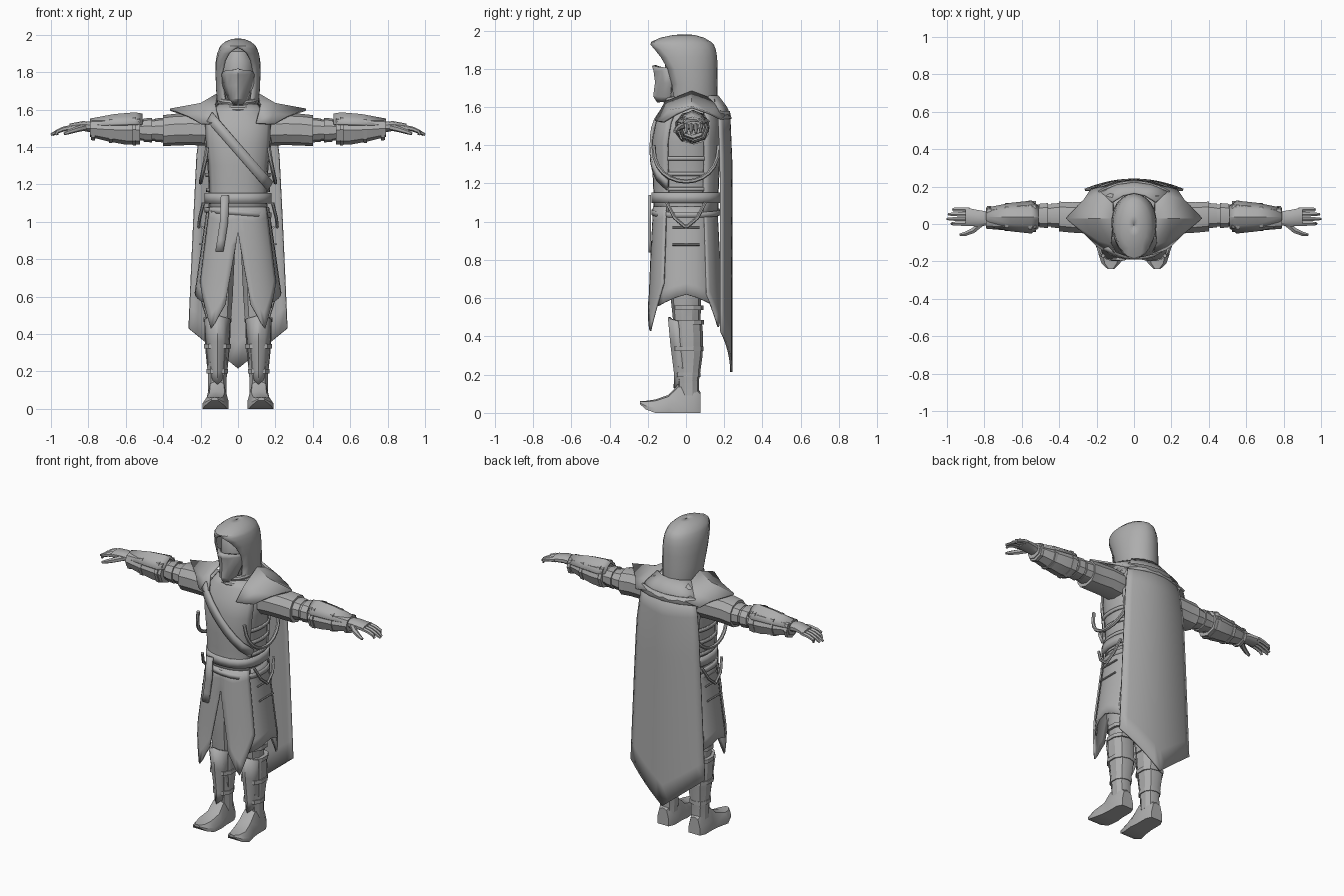
import bpy, bmesh, math
from mathutils import Vector

if "Cube" in bpy.data.objects:
    bpy.data.objects.remove(bpy.data.objects["Cube"])

cloth = bpy.data.materials.new("grey cloth")
cloth.diffuse_color = (0.42, 0.42, 0.42, 1)
cloth.use_nodes = True
cloth.node_tree.nodes["Principled BSDF"].inputs["Base Color"].default_value = cloth.diffuse_color


def interp(table, t):
    """Piecewise linear lookup in rows sorted by the first value."""
    if t <= table[0][0]:
        return table[0][1]
    for (a, p), (b, q) in zip(table, table[1:]):
        if t <= b:
            return p + (q - p) * (t - a) / (b - a)
    return table[-1][1]


def grid(name, rows, wrap=False, caps=False, thick=0, mirror=False, angle=32, offset=-1):
    """Skin rows of points into a surface, with optional caps, thickness and mirror."""
    bm = bmesh.new()
    vs = [[bm.verts.new(p) for p in r] for r in rows]
    n = len(rows[0])
    for r, s in zip(vs, vs[1:]):
        for i in range(n if wrap else n - 1):
            j = (i + 1) % n
            bm.faces.new((r[i], r[j], s[j], s[i]))
    if caps:
        bm.faces.new(vs[0][::-1])
        bm.faces.new(vs[-1])
    bmesh.ops.remove_doubles(bm, verts=bm.verts, dist=0.0003)
    bmesh.ops.recalc_face_normals(bm, faces=bm.faces)
    me = bpy.data.meshes.new(name)
    bm.to_mesh(me)
    bm.free()
    ob = bpy.data.objects.new(name, me)
    bpy.context.collection.objects.link(ob)
    me.materials.append(cloth)
    bpy.context.view_layer.objects.active = ob
    ob.select_set(True)
    bpy.ops.object.shade_smooth_by_angle(angle=math.radians(angle))
    ob.select_set(False)
    if thick:
        m = ob.modifiers.new("thickness", 'SOLIDIFY')
        m.thickness, m.offset = thick, offset
    if mirror:
        ob.modifiers.new("mirror", 'MIRROR')
    return ob


def ellipse(rx, ry, n, a0=0.0, a1=2 * math.pi, p=1.0, closed=True):
    """Offsets around a rounded ring, starting at the front (-y)."""
    out = []
    for i in range(n):
        a = a0 + (a1 - a0) * i / (n if closed else n - 1)
        s, c = math.sin(a), math.cos(a)
        out.append((rx * math.copysign(abs(s) ** p, s), -ry * math.copysign(abs(c) ** p, c)))
    return out


def tower(name, rings, n=14, p=0.85, cx=0, **kw):
    """Rings stacked upward: (z, y centre, half width, half depth)."""
    rows = [[(cx + x, cy + y, z) for x, y in ellipse(rx, ry, n, p=p)] for z, cy, rx, ry in rings]
    return grid(name, rows, wrap=True, caps=True, **kw)


def sleeve(name, rings, n=10, p=0.9, caps=True, **kw):
    """Rings along the arm: (x, y centre, z centre, half depth, half height)."""
    rows = [[(x, cy + a, cz + b) for a, b in ellipse(ry, rz, n, p=p)] for x, cy, cz, ry, rz in rings]
    return grid(name, rows, wrap=True, caps=caps, mirror=True, **kw)


def tube(name, pts, radii, n=6, **kw):
    pts = [Vector(p) for p in pts]
    rows = []
    for i, p in enumerate(pts):
        d = pts[min(i + 1, len(pts) - 1)] - pts[max(i - 1, 0)]
        q = d.to_track_quat('Z', 'Y')
        rows.append([p + q @ Vector((x, y, 0)) for x, y in ellipse(radii[i], radii[i], n)])
    return grid(name, rows, wrap=True, caps=True, **kw)


# Torso under the vest
TORSO = [(0.98, 0, .165, .16), (1.12, 0, .157, .155), (1.3, 0, .165, .163), (1.42, 0, .18, .165),
         (1.52, .01, .185, .155), (1.58, .02, .15, .13), (1.64, .02, .10, .10)]
tower("torso", TORSO, n=18)
tower("neck", [(1.55, .02, .08, .08), (1.7, .01, .06, .06)], n=10)


def wrap_row(z, a0, a1, n, grow):
    """Part of the torso outline at a height, pushed out."""
    cy, rx, ry = (interp([(r[0], r[k]) for r in TORSO], z) for k in (1, 2, 3))
    return [(x, cy + y, z) for x, y in ellipse(rx + grow, ry + grow, n, a0, a1, .85, False)]


# Vest front and back, with lacing bands at the sides
ZS = [1.05, 1.12, 1.2, 1.3, 1.42, 1.52, 1.585, 1.63]
for nm, mid in (("vest_front", 0), ("vest_back", math.pi)):
    grid(nm, [wrap_row(z, mid - 1.05, mid + 1.05, 11, .014) for z in ZS], thick=.012)
for z in (1.17, 1.25, 1.33):
    grid("side_band", [wrap_row(z + d, .9, 2.24, 9, .012) for d in (-.01, .01)], thick=.01, mirror=True)

# Straps looping under the arms
loop = [(.165 + .035 * math.sin(t), -.17 * math.cos(t), 1.40 - .19 * math.sin(t) ** .8)
        for t in [math.pi * i / 12 for i in range(13)]]
tube("underarm_strap", loop, [.011] * 13, mirror=True)

# Diagonal chest belt
rows = []
for i in range(9):
    x, z = -.15 + .04 * i, 1.56 - .046 * i
    t = max(0, 1 - (abs(x) / .19) ** 2.35)
    y = -.182 * t ** .425
    rows.append([(x - .014, y, z - .024), (x + .014, y, z + .024)])
grid("chest_belt", rows, thick=.016, offset=0)

# Waist belts and buckle strap
for nm, z, h, tilt in (("wide_belt", 1.125, .028, 0), ("thin_belt", 1.05, .014, .02)):
    rows = [[(x, y, z + d + tilt * -x * 4) for x, y in ellipse(.18, .18, 22, p=.85)] for d in (-h, h)]
    grid(nm, rows, wrap=True, thick=.016)
strap = [(-.07, 1.14), (-.075, 1.0), (-.09, .9), (-.1, .84)]
grid("hanging_strap", [[(x - .022, -.195, z), (x + .022, -.195, z)] for x, z in strap], thick=.012)
for k in (-1, 1):
    tube("hip_cord", [(.185, k * .1, 1.1), (.205, k * .06, 1.02), (.21, 0, .97)], [.009] * 3, mirror=True)


# Skirt panels hanging from the waist
def panel(name, edge0, a1, hem, grow, n=9, rows_n=9):
    rows = []
    for j in range(rows_n):
        row = []
        for i in range(n):
            u = i / (n - 1)
            z = 1.08 + (interp(hem, u) - 1.08) * j / (rows_n - 1)
            a0 = interp(edge0, z)
            a = a0 + (a1 - a0) * u
            rx = interp([(.42, .245), (.62, .232), (1.08, .166)], z) + grow
            ry = interp([(.42, .205), (.62, .185), (1.08, .16)], z) + grow
            s, c = math.sin(a), math.cos(a)
            row.append((rx * abs(s) ** .85, -ry * math.copysign(abs(c) ** .8, c), z))
        rows.append(row)
    grid(name, rows, thick=.01, mirror=True)


panel("side_skirt", [(0, .75)], 2.4, [(0, .56), (.5, .62), (1, .56)], 0)
panel("front_skirt", [(.42, .27), (.6, .2), (.93, 0.0)], 1.0, [(0, .56), (.35, .42), (1, .68)], .012)
panel("back_skirt", [(.42, 2.9), (.93, 3.13)], 2.1, [(0, .6), (.5, .45), (1, .62)], .004)
for z in (.88, .97):
    tube("skirt_seam", [(.203 - (z - .88) * .14, y, z) for y in (-.07, .07)], [.006, .006], mirror=True)

# Hood with an open front
HOOD = [(1.575, .025, .10, .135, .35), (1.64, .035, .112, .13, .7), (1.72, .022, .119, .142, .82),
        (1.80, .008, .121, .157, .84), (1.86, -.004, .119, .167, .7), (1.90, -.014, .112, .17, .5),
        (1.925, -.022, .103, .168, .25), (1.94, -.026, .095, .158, 0), (1.962, -.02, .07, .115, 0),
        (1.977, -.01, .035, .055, 0), (1.98, -.005, .001, .001, 0)]
grid("hood", [[(x, cy + y, z) for x, y in ellipse(rx, ry, 17, g, 2 * math.pi - g, 1, False)]
              for z, cy, rx, ry, g in HOOD], thick=.014)

# Collar folds under the chin
for z, r, c in ((1.60, .105, .012), (1.635, .09, 0)):
    pts = [(r * math.sin(t), c - 1.1 * r * math.cos(t), z + .03 * (1 - math.cos(t)) / 2)
           for t in [-2.2 + 4.4 * i / 12 for i in range(13)]]
    tube("collar_fold", pts, [.016] * 13, n=8)

# Head and pointed face mask
tower("head", [(1.6, .0, .05, .06), (1.68, -.005, .075, .09), (1.78, -.01, .088, .1),
               (1.86, -.01, .085, .1), (1.91, -.01, .06, .075), (1.93, -.01, .02, .03)], n=14, p=1)
MASK = [(1.635, .015, -.135), (1.66, .035, -.152), (1.73, .066, -.142), (1.79, .076, -.15), (1.82, .062, -.158)]
grid("mask", [[(w * k, y + .075 * abs(k) ** 1.4, z - .02 * abs(k) * (z > 1.8)) for k in (-1, -.6, -.25, 0, .25, .6, 1)]
              for z, w, y in MASK], thick=.02)

# Shoulder capelets
grid("shoulder_cape", [
    [(.10, -.165, 1.53), (.125, -.11, 1.63), (.115, .03, 1.685), (.115, .15, 1.64), (.09, .21, 1.57)],
    [(.17, -.14, 1.525), (.19, -.09, 1.585), (.20, .03, 1.635), (.19, .15, 1.6), (.18, .20, 1.55)],
    [(.20, -.12, 1.525), (.27, -.05, 1.57), (.365, .03, 1.605), (.27, .13, 1.57), (.23, .19, 1.54)]],
    thick=.012, mirror=True)
grid("back_yoke", [[(x * w, y - .05 * x * x, z) for x in (-1, -.5, 0, .5, 1)]
                   for z, w, y in ((1.66, .12, .17), (1.6, .17, .215), (1.54, .2, .24))], thick=.012)

# Long cape with pointed hem
CAPE_W = [(.2, .268), (.44, .265), (1.0, .24), (1.4, .22), (1.58, .19)]
rows = []
for j in range(11):
    row = []
    for i in range(13):
        k = -1 + i / 6
        hem = .215 + .215 * abs(k)
        z = hem + (1.58 - hem) * j / 10
        row.append((k * interp(CAPE_W, z), .243 - .055 * k * k - .012 * max(0, z - 1.3) / .28, z))
    rows.append(row)
grid("cape", rows, thick=.012)

# Arms: sleeve, elbow wraps, bracer, cuffs
sleeve("upper_sleeve", [(.13, .03, 1.49, .09, .085), (.25, .035, 1.495, .09, .085), (.33, .035, 1.493, .085, .085),
                        (.40, .04, 1.487, .083, .083)])
sleeve("elbow", [(.38, .04, 1.49, .062, .06), (.45, .045, 1.49, .062, .058), (.55, .045, 1.49, .06, .055)])
for x in (.425, .485):
    sleeve("elbow_wrap", [(x - .025, .045, 1.49, .07, .066), (x + .02, .045, 1.49, .066, .062)])
sleeve("bracer", [(.525, .04, 1.49, .083, .078), (.6, .04, 1.49, .08, .078), (.7, .035, 1.493, .068, .062),
                  (.79, .03, 1.5, .055, .047)], n=8)
grid("bracer_plate", [[(x, .037 + w * k, 1.5 + h * (1 - .7 * abs(k) ** 1.6)) for k in (-1, -.5, 0, .5, 1)]
                      for x, w, h in ((.51, .06, .078), (.55, .088, .085), (.66, .076, .076), (.79, .05, .052))],
     thick=.012, mirror=True)
for x, r in ((.555, .088), (.68, .075), (.775, .06)):
    sleeve("bracer_strap", [(x - .01, .037, 1.493, r, r * .97), (x + .01, .037, 1.493, r, r * .95)], n=8)

# Hands
sleeve("palm", [(.77, .03, 1.505, .036, .03), (.83, .03, 1.512, .046, .026), (.9, .04, 1.505, .05, .02)])
for i, tip in enumerate((.975, 1.0, .992, .965)):
    y = .002 + .025 * i
    tube("finger", [(.88, y, 1.505), (.93, y, 1.497), (.965, y, 1.483), (tip, y, 1.465)],
         [.014, .013, .011, .007], mirror=True)
tube("thumb", [(.82, .0, 1.505), (.86, -.035, 1.495), (.9, -.052, 1.482), (.93, -.058, 1.47)],
     [.018, .016, .013, .008], mirror=True)

# Legs, boots and straps
tower("thigh", [(.46, .005, .064, .07), (.6, 0, .075, .08), (.8, 0, .085, .1), (1.02, 0, .08, .12)],
      n=10, cx=.1, mirror=True)
tower("boot_shaft", [(.08, .015, .052, .055), (.17, .012, .052, .056), (.3, .015, .066, .072),
                     (.4, .01, .073, .08), (.48, .005, .072, .078)], n=10, cx=.11, mirror=True)
for z, r in ((.2, .06), (.335, .076), (.475, .079), (.55, .075)):
    tower("leg_strap", [(z - .012, .01, r, r + .006), (z + .012, .01, r, r + .006)], n=10, cx=.11, mirror=True)
grid("shin_guard", [[(.11 + w * k, y + .05 * k * k, z - d * abs(k)) for k in (-1, -.5, 0, .5, 1)]
                    for z, w, y, d in ((.13, .035, -.065, -.03), (.2, .05, -.062, 0), (.36, .062, -.082, 0),
                                       (.5, .07, -.095, .02))], thick=.012, mirror=True)

# Shoes with upturned toes: (y, half width, bottom, top)
SHOE = [(.075, .04, 0, .11), (.04, .056, 0, .15), (-.04, .056, 0, .15), (-.09, .062, 0, .095),
        (-.16, .066, 0, .07), (-.21, .05, .018, .063), (-.24, .018, .045, .062)]
grid("shoe", [[(.112 + .012 * (y < -.1) + w * a, y, b + (t - b) * h) for a, h in
               ((-1, 0), (1, 0), (1, .4), (.65, .9), (0, 1), (-.65, .9), (-1, .4))]
              for y, w, b, t in SHOE], wrap=True, caps=True, mirror=True)
